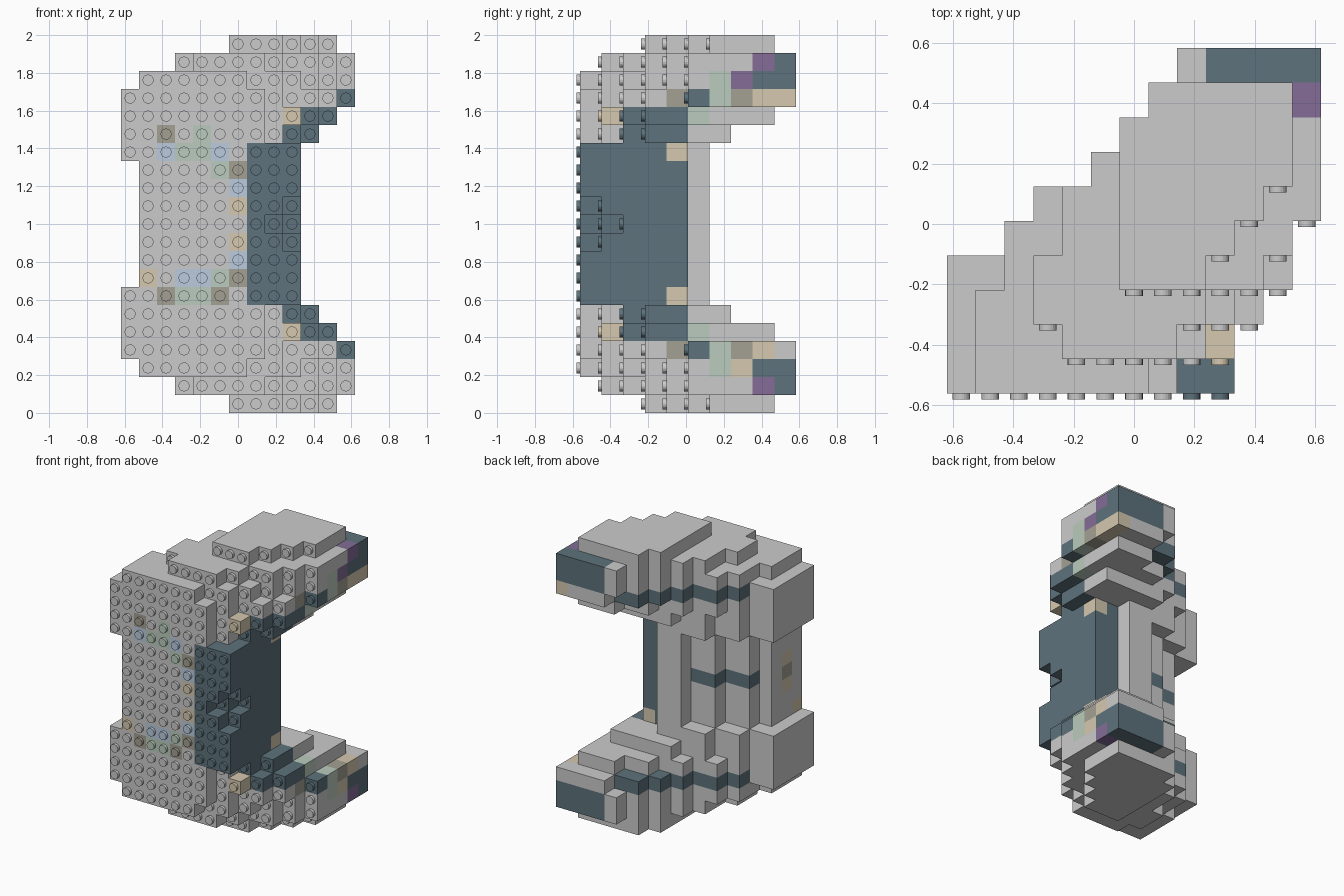
import bpy, bmesh, math
from mathutils import Matrix, Vector

if "Cube" in bpy.data.objects:
    bpy.data.objects.remove(bpy.data.objects["Cube"])

# Grid: columns along x, brick rows along y (studs face -y), courses along z
NX, NY, NZ = 13, 10, 21
P = 2 / NZ          # stud pitch
H = P * 1.2         # brick height, laid along y
X0, Y0 = -NX * P / 2, -0.561

# Course outlines for the lower half: first row, then column span of each row
flange_cap = (3, [(6, 8), (6, 9), (6, 10), (6, 11), (6, 11), (7, 11)])
flange_outer = (1, [(4, 7), (3, 8), (3, 10), (4, 11), (4, 12), (5, 12), (6, 12), (7, 12), (8, 12)])
flange_mid = (0, [(1, 6), (1, 8), (1, 9), (2, 10), (2, 11), (3, 12), (5, 12), (6, 12), (7, 12), (8, 12)])
flange_wide = (0, [(0, 7), (0, 8), (0, 10), (0, 11), (2, 11), (3, 12), (5, 12), (6, 12), (7, 12), (9, 12)])
flange_inner = (0, [(0, 7), (0, 9), (0, 10), (0, 11), (2, 11), (3, 11), (5, 11), (7, 11), (9, 11)])
fillet = (0, [(0, 7), (0, 8), (0, 9), (0, 10), (2, 10), (4, 10), (6, 10)])
neck = (0, [(0, 9), (0, 9), (0, 9), (0, 9), (2, 9), (4, 7)])
web = (0, [(1, 9), (1, 9), (1, 9), (2, 9), (4, 9), (6, 7)])
courses = [flange_cap, flange_outer, flange_mid, flange_wide, flange_inner, fillet, neck] + [web] * 4

cells = {}
for k, (first, spans) in enumerate(courses):
    for n, (a, b) in enumerate(spans):
        for c in range(a, b + 1):
            for kk in (k, NZ - 1 - k):
                cells[c, first + n, kk] = "grey"

# Stepped notch in the middle of the dark panel
for cell in [(9, 0, 9), (9, 0, 10), (9, 0, 11), (8, 0, 10), (9, 1, 10)]:
    cells.pop(cell, None)


def paint(colour, ks, cols, rows, mirror=True):
    """Colour a block of cells, by default in both halves."""
    for (c, j, k) in cells:
        hit = ks[0] <= k <= ks[1] or (mirror and ks[0] <= NZ - 1 - k <= ks[1])
        if hit and cols[0] <= c <= cols[1] and rows[0] <= j <= rows[1]:
            cells[c, j, k] = colour


# Dark panel, inner steps and the dark band along the flange edges
paint("slate", (6, 10), (7, 9), (0, 4))
paint("slate", (5, 5), (9, 10), (2, 4))
paint("slate", (4, 4), (10, 11), (2, 4))
paint("slate", (3, 3), (12, 12), (5, 5))
paint("slate", (1, 2), (9, 12), (9, 9))
paint("slate", (2, 2), (12, 12), (8, 8))
for j, c in [(4, 2), (5, 3), (5, 4), (6, 5), (7, 6), (8, 7), (8, 8)]:
    paint("slate", (3, 3), (c, c), (j, j))
paint("slate", (10, 10), (2, 5), (3, 4))

# Faded bricks on the sides
paint("purple", (1, 1), (12, 12), (8, 8))
paint("purple", (18, 18), (12, 12), (7, 7), False)
paint("tan", (2, 2), (12, 12), (7, 7), False)
paint("green", (2, 2), (12, 12), (6, 6))
paint("dull", (3, 3), (11, 11), (4, 4))
paint("green", (3, 3), (12, 12), (6, 6))
paint("dull", (3, 3), (12, 12), (7, 7))
paint("tan", (3, 3), (12, 12), (8, 8))
paint("tan", (17, 17), (12, 12), (9, 9), False)
paint("tan", (4, 4), (9, 9), (1, 1))
paint("green", (4, 4), (11, 11), (5, 5))
paint("tan", (6, 6), (9, 9), (4, 4))
paint("tan", (9, 9), (1, 1), (1, 1))
paint("dull", (10, 10), (1, 1), (1, 1))

# Faded bricks on the front: course -> (column, colour)
front = {15: [(2, "dull"), (4, "green")],
         14: [(2, "blue"), (3, "green"), (4, "green"), (5, "blue")],
         13: [(5, "green"), (6, "dull")], 12: [(6, "blue")], 11: [(6, "tan")],
         9: [(6, "tan")], 8: [(6, "blue")],
         7: [(1, "tan"), (3, "blue"), (4, "blue"), (5, "green"), (6, "dull")],
         6: [(2, "dull"), (3, "green"), (4, "green"), (5, "dull")]}
for k, items in front.items():
    for c, colour in items:
        paint(colour, (k, k), (c, c), (0, 0), False)

PALETTE = {"grey": None, "slate": (.11, .17, .20, 1), "tan": (.66, .58, .43, 1),
           "green": (.49, .60, .51, 1), "blue": (.49, .60, .74, 1),
           "purple": (.23, .15, .31, 1), "dull": (.37, .35, .29, 1)}
SIZE = Vector((P, H, P))


def corner(v):
    return Vector((X0 + v[0] * P, Y0 + v[1] * H, v[2] * P))


def add_faces(bm, cell):
    """Outer faces of one cell."""
    for axis in range(3):
        u, w = (axis + 1) % 3, (axis + 2) % 3
        for side in (0, 1):
            near = list(cell)
            near[axis] += 1 if side else -1
            if tuple(near) in cells:
                continue
            quad = []
            for du, dw in [(0, 0), (1, 0), (1, 1), (0, 1)]:
                v = list(cell)
                v[axis] += side
                v[u] += du
                v[w] += dw
                quad.append(bm.verts.new(corner(v)))
            bm.faces.new(quad if side else quad[::-1])


def finish(bm, name, colour):
    me = bpy.data.meshes.new(name)
    bm.to_mesh(me)
    bm.free()
    ob = bpy.data.objects.new(name, me)
    bpy.context.collection.objects.link(ob)
    if PALETTE[colour]:
        mat = bpy.data.materials.get(colour) or bpy.data.materials.new(colour)
        mat.diffuse_color = PALETTE[colour]
        mat.use_nodes = True
        mat.node_tree.nodes["Principled BSDF"].inputs["Base Color"].default_value = mat.diffuse_color
        me.materials.append(mat)


turn = Matrix.Rotation(math.radians(90), 4, 'X')
for colour in PALETTE:
    # Bricks
    bricks, studs = bmesh.new(), bmesh.new()
    own = [c for c in cells if cells[c] == colour]
    for cell in own:
        add_faces(bricks, cell)
        # Stud on every exposed front face
        c, j, k = cell
        if (c, j - 1, k) not in cells:
            pos = corner((c + .5, j, k + .5)) + Vector((0, -.01, 0))
            bmesh.ops.create_cone(studs, cap_ends=True, segments=20, radius1=.029, radius2=.029,
                                  depth=.02, matrix=Matrix.Translation(pos) @ turn)
    bmesh.ops.remove_doubles(bricks, verts=bricks.verts, dist=1e-4)
    bmesh.ops.dissolve_limit(bricks, angle_limit=.01, verts=bricks.verts, edges=bricks.edges)
    finish(bricks, colour + "_bricks", colour)
    if studs.verts:
        finish(studs, colour + "_studs", colour)
    else:
        studs.free()
